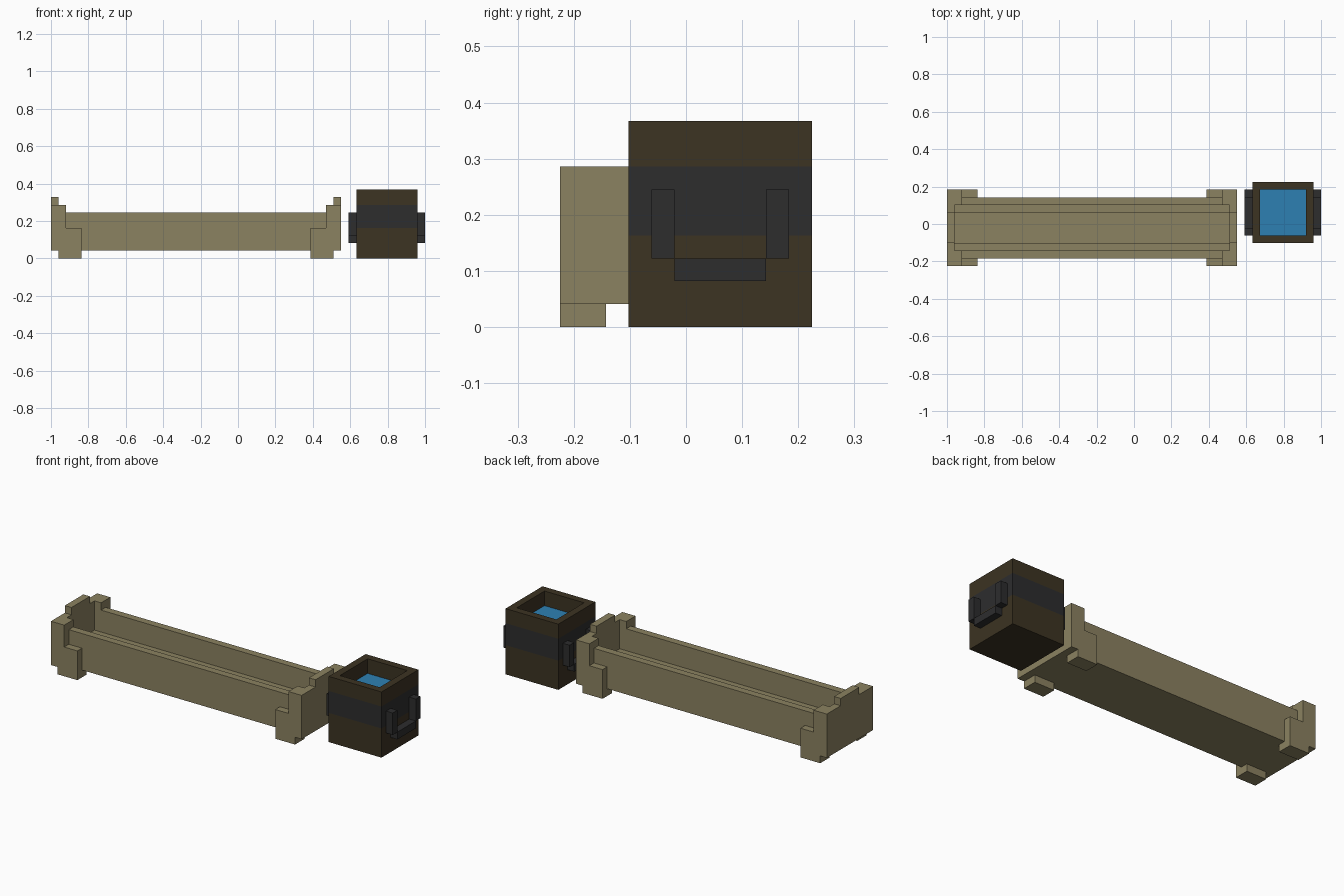
import bpy, bmesh
from mathutils import Vector

U = 2 / 49                                  # one grid unit of the blocky design
TROUGH = Vector((-5.5, -0.5, 0)) * U        # ground centre of each group
BUCKET = Vector((19.5, 1.5, 0)) * U

if "Cube" in bpy.data.objects:
    bpy.data.objects.remove(bpy.data.objects["Cube"], do_unlink=True)


def material(name, rgb):
    m = bpy.data.materials.new(name)
    m.use_nodes = True
    m.diffuse_color = (*rgb, 1)
    m.node_tree.nodes["Principled BSDF"].inputs["Base Color"].default_value = (*rgb, 1)
    return m


wood = material("pale wood", (0.26, 0.223, 0.119))
brown = material("dark brown wood", (0.045, 0.033, 0.016))
iron = material("dark iron", (0.026, 0.026, 0.027))
water = material("blue water", (0.027, 0.216, 0.45))


def make(name, bm, origin, mats, mirror=(False, False)):
    bmesh.ops.scale(bm, vec=(U, U, U), verts=bm.verts)
    bmesh.ops.recalc_face_normals(bm, faces=bm.faces)
    mesh = bpy.data.meshes.new(name)
    bm.to_mesh(mesh)
    bm.free()
    for m in mats:
        mesh.materials.append(m)
    ob = bpy.data.objects.new(name, mesh)
    ob.location = origin
    bpy.context.collection.objects.link(ob)
    if any(mirror):
        mod = ob.modifiers.new("Mirror", "MIRROR")
        mod.use_axis = (*mirror, False)
        mod.use_mirror_merge = False
    return ob


def prism(name, profile, axis, lo, hi, origin, mat, mirror=(False, False)):
    """Extrude a profile of (horizontal, z) points along x or y."""
    bm = bmesh.new()
    verts = [bm.verts.new((lo, h, z) if axis == "x" else (h, lo, z)) for h, z in profile]
    face = bm.faces.new(verts)
    out = bmesh.ops.extrude_face_region(bm, geom=[face])
    shift = (hi - lo, 0, 0) if axis == "x" else (0, hi - lo, 0)
    bmesh.ops.translate(bm, vec=shift,
                        verts=[g for g in out["geom"] if isinstance(g, bmesh.types.BMVert)])
    return make(name, bm, origin, [mat], mirror)


def rect(a, b, z0, z1):
    return [(a, z0), (b, z0), (b, z1), (a, z1)]


def symmetric(half):
    return half + [(-h, z) for h, z in reversed(half)]


# Trough basin: channel with a stepped floor
basin = symmetric([(4, 1), (4, 6), (3, 6), (3, 3), (2, 3), (2, 2)])
prism("trough_basin", basin, "x", -18, 18, TROUGH, wood)

# End boards with a raised middle
board = symmetric([(4, 1), (4, 7), (2, 7), (2, 8)])
prism("trough_end_boards", board, "x", 18, 19, TROUGH, wood, (True, False))

# Corner brackets, the caps over the rim, and feet
bracket = [(15, 1), (19, 1), (19, 7), (17, 7), (17, 4), (15, 4)]
prism("trough_corner_brackets", bracket, "y", 4, 5, TROUGH, wood, (True, True))
prism("trough_corner_caps", rect(17, 18, 6, 7), "y", 3, 4, TROUGH, wood, (True, True))
prism("trough_feet", rect(15, 18, 0, 1), "y", 3, 5, TROUGH, wood, (True, True))

# Bucket: square rings going up the outside, over the rim and down to the water
bm = bmesh.new()
rings = []
for half, z in [(4, 0), (4, 4), (4, 7), (4, 9), (3, 9), (3, 7)]:
    corners = [(-half, -half), (half, -half), (half, half), (-half, half)]
    rings.append([bm.verts.new((x, y, z)) for x, y in corners])
for level, (a, b) in enumerate(zip(rings, rings[1:])):
    for i in range(4):
        j = (i + 1) % 4
        f = bm.faces.new((a[i], a[j], b[j], b[i]))
        f.material_index = 1 if level == 1 else 0      # iron band
bm.faces.new(rings[0])
bm.faces.new(rings[-1]).material_index = 2             # water surface
make("bucket", bm, BUCKET, [brown, iron, water])

# Bucket handles: one U shape on each side
handle = symmetric([(2, 2), (2, 3), (3, 3), (3, 6), (2, 6), (2, 3)])
for side in (-1, 1):
    prism("handle_upright", rect(2 * side, 3 * side, 3, 6), "x", 4, 5, BUCKET, iron, (True, False))
prism("handle_grip", rect(-2, 2, 2, 3), "x", 4, 5, BUCKET, iron, (True, False))
